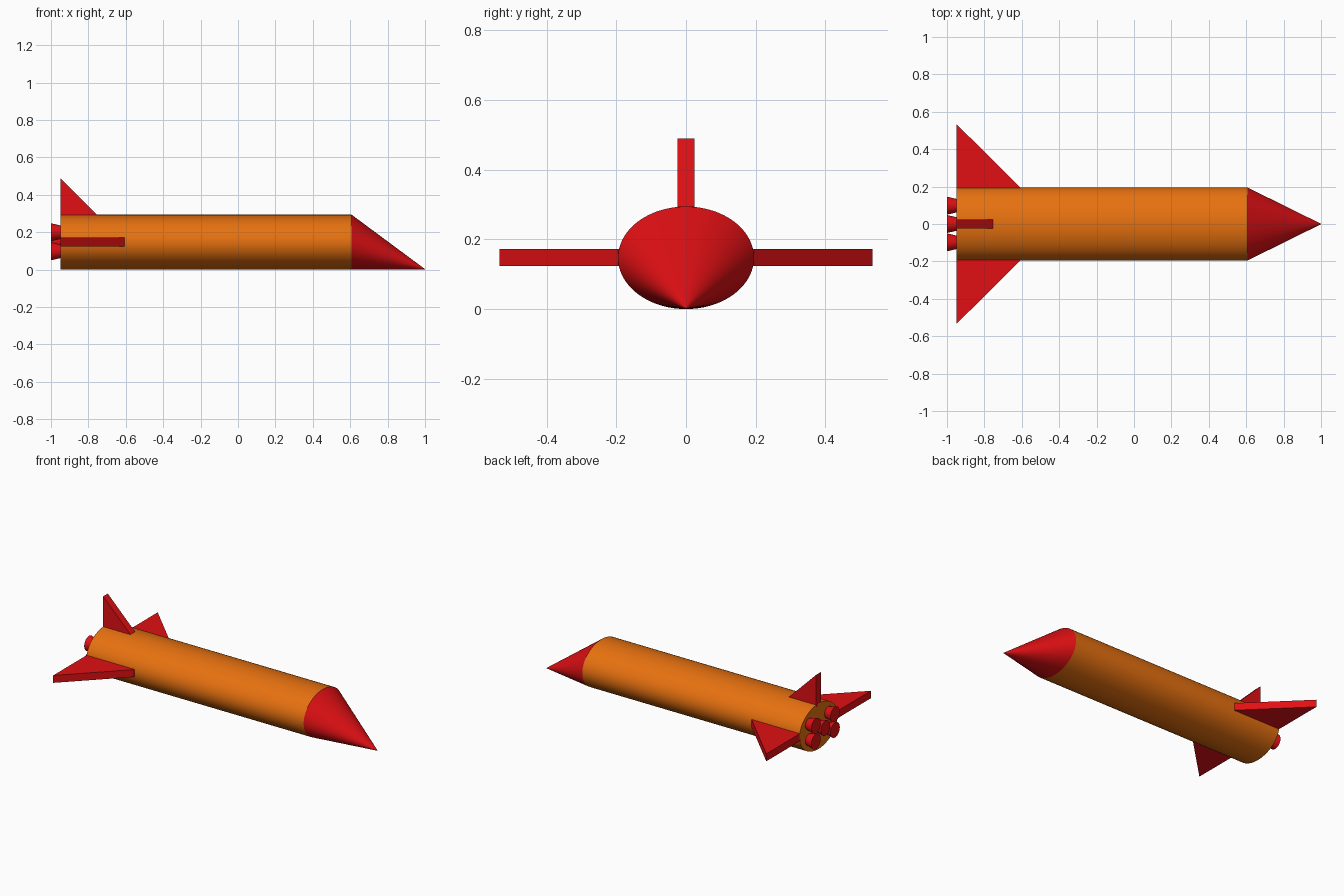
import bpy, bmesh, math

if "Cube" in bpy.data.objects:
    bpy.data.objects.remove(bpy.data.objects["Cube"])

X0, X1 = -0.95, 0.607       # body ends
RY, RZ = 0.195, 0.147       # elliptical section radii


def material(name, color):
    m = bpy.data.materials.new(name)
    m.diffuse_color = (*color, 1)
    m.use_nodes = True
    m.node_tree.nodes["Principled BSDF"].inputs["Base Color"].default_value = m.diffuse_color
    return m


orange = material("orange", (0.8, 0.165, 0.005))
red = material("red", (0.75, 0.005, 0.007))


def finish(name, bm, mat, smooth=False):
    bmesh.ops.recalc_face_normals(bm, faces=bm.faces)
    me = bpy.data.meshes.new(name)
    bm.to_mesh(me)
    bm.free()
    me.materials.append(mat)
    ob = bpy.data.objects.new(name, me)
    bpy.context.collection.objects.link(ob)
    if smooth:
        bpy.ops.object.select_all(action='DESELECT')
        ob.select_set(True)
        bpy.context.view_layer.objects.active = ob
        bpy.ops.object.shade_smooth_by_angle(angle=math.radians(35))
    return ob


def ring(bm, x, y, z, ry, rz, n):
    return [bm.verts.new((x, y + ry * math.cos(2 * math.pi * i / n),
                          z + rz * math.sin(2 * math.pi * i / n))) for i in range(n)]


def tube(name, mat, a, b, n):
    """Capped loft along x between two (x, y, z, ry, rz) ellipses."""
    bm = bmesh.new()
    r, s = ring(bm, *a, n), ring(bm, *b, n)
    for i in range(n):
        j = (i + 1) % n
        bm.faces.new((r[i], r[j], s[j], s[i]))
    bm.faces.new(r)
    bm.faces.new(s)
    return finish(name, bm, mat, True)


def fin(name, outline, place):
    """Flat plate: (x, span) outline given thickness by place(x, span, t)."""
    bm = bmesh.new()
    f, g = [[bm.verts.new(place(x, s, t)) for x, s in outline] for t in (-0.024, 0.024)]
    n = len(outline)
    bm.faces.new(f)
    bm.faces.new(g)
    for i in range(n):
        j = (i + 1) % n
        bm.faces.new((f[i], f[j], g[j], g[i]))
    return finish(name, bm, red)


# fuselage
tube("body", orange, (X0, 0, RZ, RY, RZ), (X1, 0, RZ, RY, RZ), 96)

# drooped nose cone, tip near the ground line (tiny tip ring keeps shading clean)
tube("nose_cone", red, (X1, 0, RZ, RY, RZ), (1.0, 0, 0.002, 0.001, 0.00075), 96)

# two side fins and one top fin
side = [(X0, 0.18), (X0, 0.535), (-0.607, 0.195), (-0.607, 0.18)]
for label, sg in (("left", 1), ("right", -1)):
    fin(label + "_fin", side, lambda x, s, t, sg=sg: (x, sg * s, 0.148 + t))
top = [(X0, 0.28), (X0, 0.489), (-0.755, 0.294), (-0.755, 0.28)]
fin("top_fin", top, lambda x, s, t: (x, t, s))

# five flared engine nozzles
spots = [(0, 0.148)] + [(y, z) for y in (-0.098, 0.098) for z in (0.098, 0.2)]
for k, (y, z) in enumerate(spots):
    tube(f"nozzle_{k + 1}", red, (-1.0, y, z, 0.048, 0.048),
         (X0 + 0.002, y, z, 0.036, 0.036), 32)
